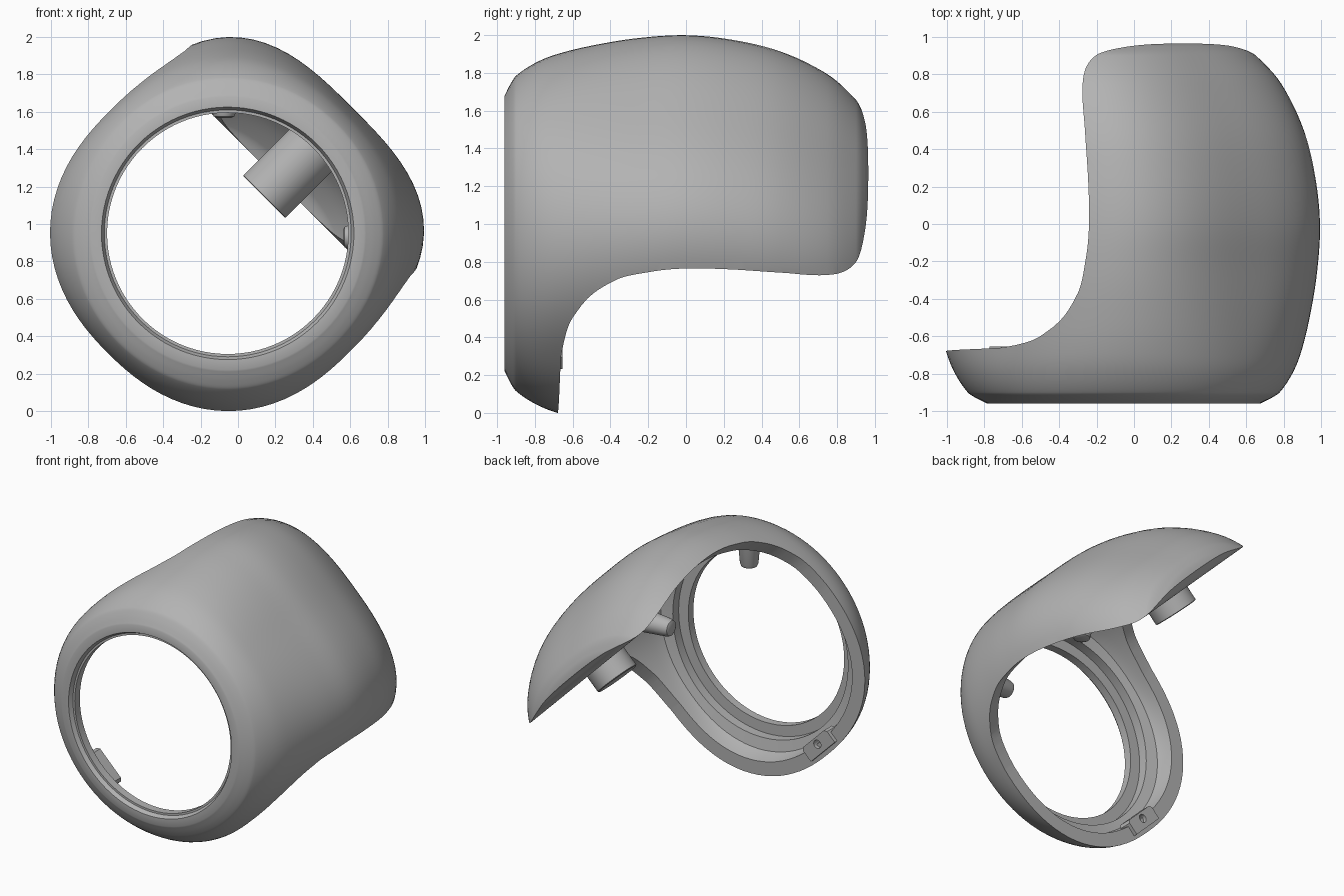
import bpy, bmesh
from math import cos, sin, pi, sqrt
from mathutils import Vector

cube = bpy.data.objects.get("Cube")
if cube:
    bpy.data.objects.remove(cube, do_unlink=True)

grey = bpy.data.materials.new("plain grey")
grey.use_nodes = True
grey.diffuse_color = (0.45, 0.45, 0.45, 1)
grey.node_tree.nodes["Principled BSDF"].inputs["Base Color"].default_value = grey.diffuse_color

SEG = 96


def place(u, v, y):
    """Part frame: u runs up and to the left at 45 degrees, v across it, y is the ring axis."""
    return Vector((-0.055 + (u - v) / sqrt(2), y, 0.95 + (u + v) / sqrt(2)))


def smooth_path(rows, steps):
    """Pass a smooth curve through rows of numbers; the first column always grows."""
    out = []
    for i in range(len(rows) - 1):
        before, start = rows[max(i - 1, 0)], rows[i]
        end, after = rows[i + 1], rows[min(i + 2, len(rows) - 1)]
        span = end[0] - start[0]
        for s in range(steps):
            t = s / steps
            h = t * t * (3 - 2 * t)
            row = []
            for a, b, c, d in zip(before, start, end, after):
                m1 = (c - a) / (end[0] - before[0]) * span
                m2 = (d - b) / (after[0] - start[0]) * span
                row.append(b * (1 - h) + c * h + m1 * t * (1 - t) ** 2 - m2 * t * t * (1 - t))
            out.append(row)
    return out + [list(rows[-1])]


def section(y, a, b, n):
    """Rounded-square ring with half sizes a, b and roundness n."""
    ring = []
    for k in range(SEG):
        c, s = cos(2 * pi * k / SEG), sin(2 * pi * k / SEG)
        r = (abs(c / a) ** n + abs(s / b) ** n) ** (-1 / n)
        ring.append(place(r * c, r * s, y))
    return ring


def loft(name, rings):
    """Skin closed rings and cap both ends."""
    bm = bmesh.new()
    loops = [[bm.verts.new(p) for p in ring] for ring in rings]
    for r0, r1 in zip(loops, loops[1:]):
        for k in range(len(r0)):
            j = (k + 1) % len(r0)
            bm.faces.new((r0[k], r0[j], r1[j], r1[k]))
    bm.faces.new(loops[0])
    bm.faces.new(loops[-1])
    bmesh.ops.recalc_face_normals(bm, faces=bm.faces)
    mesh = bpy.data.meshes.new(name)
    bm.to_mesh(mesh)
    bm.free()
    mesh.materials.append(grey)
    obj = bpy.data.objects.new(name, mesh)
    bpy.context.collection.objects.link(obj)
    return obj


def activate(obj):
    bpy.ops.object.select_all(action="DESELECT")
    obj.select_set(True)
    bpy.context.view_layer.objects.active = obj


def cut(obj, cutter):
    mod = obj.modifiers.new("cut", "BOOLEAN")
    mod.operation, mod.solver, mod.object = "DIFFERENCE", "EXACT", cutter
    activate(obj)
    bpy.ops.object.modifier_apply(modifier="cut")
    bpy.data.objects.remove(cutter, do_unlink=True)


def shade(obj):
    activate(obj)
    bpy.ops.object.shade_smooth_by_angle(angle=0.5)


# Outer skin: y, half size in u, half size in v, roundness
skin = [(-0.96, 0.73, 0.73, 2), (-0.93, 0.79, 0.79, 2), (-0.9, 0.83, 0.83, 2.03),
        (-0.8, 0.88, 0.88, 2.15), (-0.69, 0.905, 0.905, 2.3), (-0.5, 0.925, 0.92, 2.55),
        (-0.25, 0.938, 0.928, 2.85), (0, 0.945, 0.925, 3), (0.25, 0.91, 0.915, 3),
        (0.5, 0.835, 0.888, 2.95), (0.75, 0.7, 0.823, 2.8), (0.9, 0.575, 0.725, 2.6),
        (0.94, 0.52, 0.65, 2.5), (0.965, 0.45, 0.55, 2.4), (0.98, 0.3, 0.36, 2.2)]
outer = smooth_path(skin, 6)
WALL = 0.1


def roof(y):
    """Height of the outer skin over the centre line."""
    return min(outer, key=lambda row: abs(row[0] - y))[1]


# Inner skin follows the outer one, pulled in and forward at the back
inner = [(y - 0.08 * max(0, y), a - WALL, b - WALL, n) for y, a, b, n in outer if y > -0.79]
# Stepped lip round the front opening: y, radius
lip = [(-0.96, 0.675), (-0.93, 0.66), (-0.93, 0.645), (-0.87, 0.645), (-0.87, 0.725), (-0.8, 0.725)]
rings = [section(*row) for row in reversed(outer)]
rings += [section(y, r, r, 2) for y, r in lip]
rings += [section(*row) for row in inner]
shell = loft("shell", rings)

# Sweep away the open underside and back
sweep = smooth_path([(-0.685, -0.96), (-0.675, -0.5), (-0.66, 0), (-0.58, 0.3), (-0.4, 0.49),
                     (-0.2, 0.56), (0, 0.583), (0.25, 0.565), (0.5, 0.515), (0.75, 0.43),
                     (0.86, 0.393), (0.92, 0.4), (0.965, 0.45)], 6)
sweep = [(-0.685, -1.4)] + sweep + [(1.3, 0.8), (1.3, -1.4)]
cutter = loft("underside_cutter", [[place(u, v, y) for y, u in sweep] for v in (-1.5, 1.5)])
cutter.hide_render = True
cut(shell, cutter)
shade(shell)

# Mounting boss under the back of the shell, ending inside the wall
circle = [(cos(2 * pi * k / 48), sin(2 * pi * k / 48)) for k in range(48)]
BOSS_Y = 0.61
boss_rings = []
for r, base in ((0.155, 0.275), (0.16, 0.28), (0.16, None)):
    boss_rings.append([place(base or roof(BOSS_Y + r * s) - 0.06, r * c, BOSS_Y + r * s) for c, s in circle])
shade(loft("mounting_boss", boss_rings))

# Two radial locating pegs, one on each side of the centre line
for side, label in ((1, "upper"), (-1, "left")):
    axis = Vector((1, side)).normalized()
    across = Vector((-axis.y, axis.x))
    peg_rings = []
    for dist, r in ((0.618, 0.04), (0.625, 0.055), (0.645, 0.063), (0.9, 0.085)):
        ring = []
        for c, s in circle:
            p = axis * dist + across * (r * c + 0.02 * side)
            ring.append(place(p.x, p.y, -0.64 + r * s))
        peg_rings.append(ring)
    shade(loft(label + "_peg", peg_rings))

# Screw tab on the rim opposite the boss
TAB_U, TAB_R = -0.82, 0.055
outline = [(-TAB_R, -0.14), (TAB_R - 0.02, -0.14), (TAB_R, -0.12),
           (TAB_R, 0.12), (TAB_R - 0.02, 0.14), (-TAB_R, 0.14)]
tab = loft("screw_tab", [[place(TAB_U + du, v, y) for du, v in outline] for y in (-0.75, -0.655)])
hole = loft("screw_hole_cutter", [[place(TAB_U + 0.01 + 0.03 * c, 0.03 * s, y) for c, s in circle]
                                  for y in (-0.72, -0.6)])
hole.hide_render = True
cut(tab, hole)
shade(tab)
